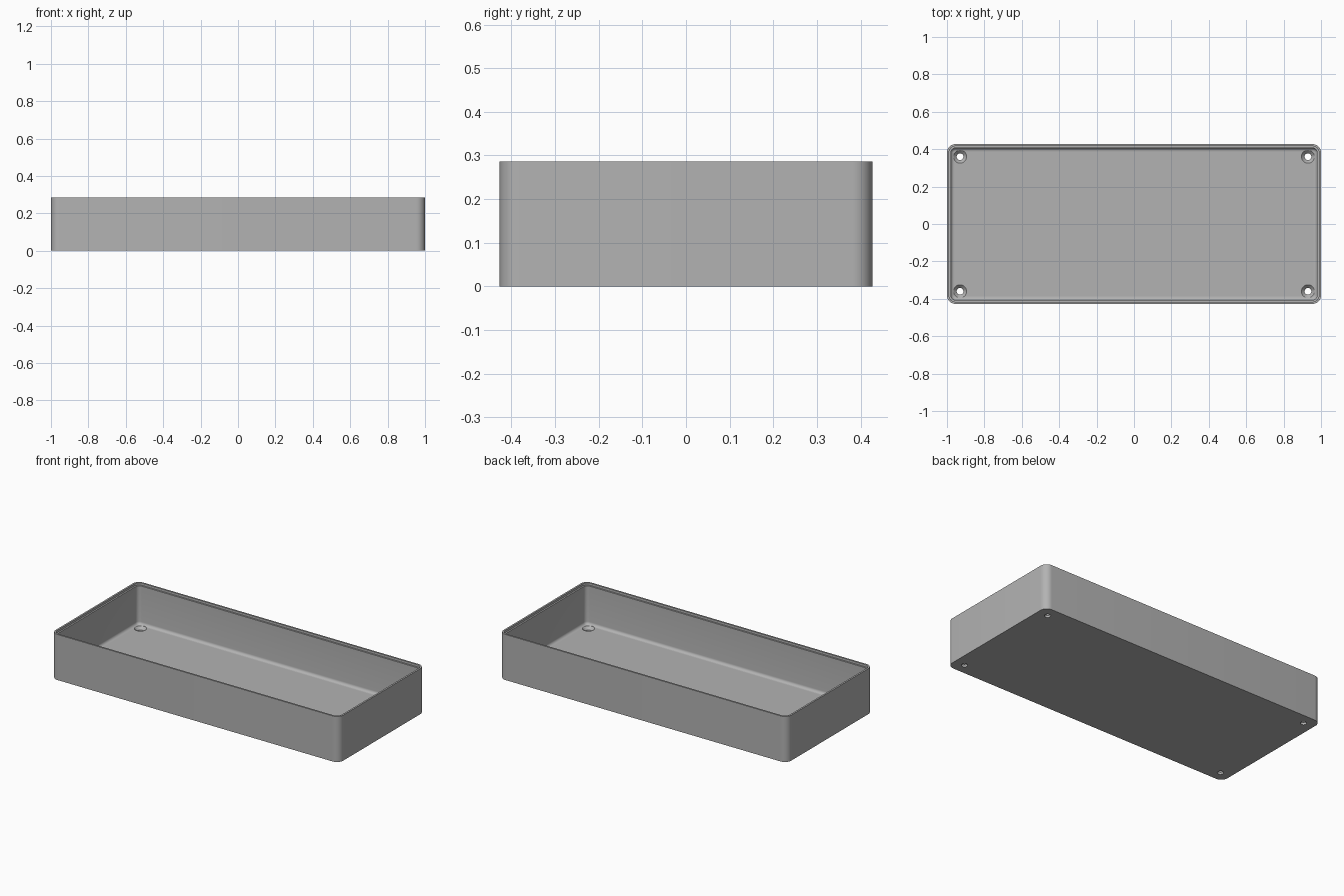
import bpy, bmesh, math

if "Cube" in bpy.data.objects:
    bpy.data.objects.remove(bpy.data.objects["Cube"], do_unlink=True)

LENGTH, DEPTH, HEIGHT = 1.0, 0.427, 0.286   # half length, half depth, full height
CORNER, FLOOR, WALL, FILLET = 0.045, 0.03, 0.021, 0.018

grey = bpy.data.materials.new("plain grey")
grey.use_nodes = True
grey.diffuse_color = (0.45, 0.45, 0.45, 1)
grey.node_tree.nodes["Principled BSDF"].inputs["Base Color"].default_value = grey.diffuse_color


def rounded_ring(inset, z, steps=10):
    """Points of a rounded rectangle, inset from the outer outline."""
    r = max(CORNER - inset, 0.006)
    cx, cy = LENGTH - inset - r, DEPTH - inset - r
    points = []
    for quarter, (sx, sy) in enumerate([(1, 1), (-1, 1), (-1, -1), (1, -1)]):
        for i in range(steps + 1):
            a = (quarter + i / steps) * math.pi / 2
            points.append((sx * cx + r * math.cos(a), sy * cy + r * math.sin(a), z))
    return points


def circle_ring(radius, z, steps=32):
    return [(radius * math.cos(2 * math.pi * i / steps),
             radius * math.sin(2 * math.pi * i / steps), z) for i in range(steps)]


def skin(name, rings):
    """Closed solid through a list of rings, capped at both ends."""
    bm = bmesh.new()
    loops = [[bm.verts.new(p) for p in ring] for ring in rings]
    n = len(loops[0])
    for low, high in zip(loops, loops[1:]):
        for i in range(n):
            j = (i + 1) % n
            bm.faces.new((low[i], low[j], high[j], high[i]))
    bm.faces.new(loops[0][::-1])
    bm.faces.new(loops[-1])
    bmesh.ops.recalc_face_normals(bm, faces=bm.faces)
    mesh = bpy.data.meshes.new(name)
    bm.to_mesh(mesh)
    bm.free()
    mesh.materials.append(grey)
    obj = bpy.data.objects.new(name, mesh)
    bpy.context.collection.objects.link(obj)
    return obj


# Tray: outer wall, stepped rim, inner wall, fillet and floor
profile = [(0, 0), (0, HEIGHT), (0.011, HEIGHT), (0.011, HEIGHT - 0.014), (WALL, HEIGHT - 0.014)]
for i in range(7):
    a = i / 6 * math.pi / 2
    profile.append((WALL + FILLET * (1 - math.cos(a)), FLOOR + FILLET * (1 - math.sin(a))))
tray = skin("tray", [rounded_ring(inset, z) for inset, z in profile])

# Countersunk screw holes in the four corners
bpy.context.view_layer.objects.active = tray
tray.select_set(True)
for sx in (-1, 1):
    for sy in (-1, 1):
        cutter = skin("screw_hole_cutter", [
            circle_ring(0.018, -0.02), circle_ring(0.018, FLOOR - 0.017),
            circle_ring(0.035, FLOOR), circle_ring(0.035, FLOOR + 0.02)])
        cutter.location = (sx * 0.93, sy * 0.36, 0)
        cut = tray.modifiers.new("screw_hole", "BOOLEAN")
        cut.operation, cut.solver, cut.object = "DIFFERENCE", "EXACT", cutter
        bpy.context.view_layer.update()
        bpy.ops.object.modifier_apply(modifier=cut.name)
        bpy.data.objects.remove(cutter, do_unlink=True)

bpy.ops.object.shade_smooth_by_angle(angle=math.radians(30))
